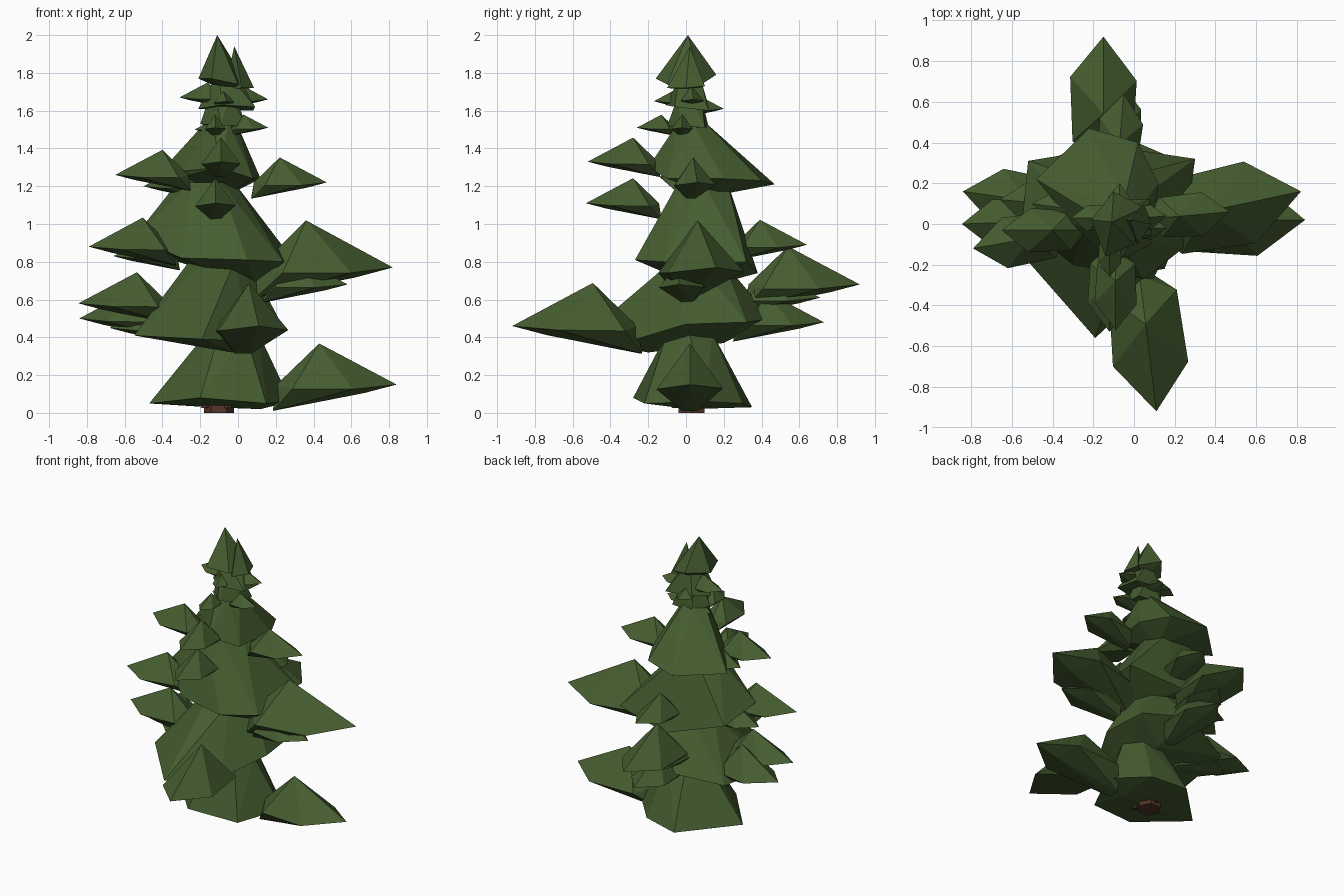
import bpy, bmesh, math
from mathutils import Vector


def material(name, color):
    m = bpy.data.materials.new(name)
    m.diffuse_color = (*color, 1)
    return m


GREEN = material("needles", (0.06, 0.11, 0.03))
BROWN = material("bark", (0.09, 0.035, 0.02))


def hull(name, points, mat):
    bm = bmesh.new()
    for p in points:
        bm.verts.new(p)
    bmesh.ops.convex_hull(bm, input=bm.verts[:])
    loose = [v for v in bm.verts if not v.link_faces]
    bmesh.ops.delete(bm, geom=loose, context='VERTS')
    bmesh.ops.recalc_face_normals(bm, faces=bm.faces[:])
    me = bpy.data.meshes.new(name)
    bm.to_mesh(me)
    bm.free()
    me.materials.append(mat)
    ob = bpy.data.objects.new(name, me)
    bpy.context.collection.objects.link(ob)
    return ob


def circle(c, r, n=6):
    return [(c[0] + r * math.cos(math.tau * i / n), c[1] + r * math.sin(math.tau * i / n), c[2])
            for i in range(n)]


# One branch: a low pyramid with a nearly level rim and a keel falling to the trunk
def frond(name, tip, length, heading):
    a = math.radians(heading)
    out = Vector((math.cos(a), math.sin(a), 0))
    side = Vector((-out.y, out.x, 0))
    tip = Vector(tip)

    def at(back, across, up):
        return tip + length * (-back * out + across * side + Vector((0, 0, up)))
    hull(name, [tip, at(0.52, 0.43, -0.05), at(0.57, -0.43, -0.06),
                at(1.35, 0.4, -0.06), at(1.35, -0.38, -0.06),
                at(0.42, 0, -0.11), at(1.6, 0.1, -0.34), at(1.6, -0.1, -0.34),
                at(1, 0, 0.53), at(1.55, 0, 0.0)], GREEN)


# Trunk
hull("trunk", circle((-0.1, 0.03, 0), 0.08) + circle((-0.1, 0.02, 1.7), 0.02), BROWN)
for i, (x, y) in enumerate([(-0.18, -0.02), (0.05, 0.02), (-0.1, 0.1), (-0.05, -0.06)]):
    hull(f"root_{i}", circle((x, y, 0.025), 0.02, 4) + [(-0.09, 0.03, 0.12)], BROWN)

# Tier bodies: irregular skirt, then the narrow top ring
tiers = [
    ([(-0.47, 0.03, 0.05), (-0.2, -0.28, 0.08), (0.15, -0.22, 0.05), (0.28, 0.1, 0.06),
      (0.1, 0.3, 0.05), (-0.15, 0.35, 0.03), (0.12, 0.02, 0.02)], (-0.03, 0.02, 0.42), 0.14),
    ([(-0.55, -0.15, 0.41), (-0.19, -0.56, 0.39), (0.08, -0.3, 0.38), (0.23, 0.0, 0.47),
      (0.2, 0.32, 0.48), (-0.1, 0.45, 0.5), (-0.5, 0.28, 0.43), (-0.03, -0.2, 0.32),
      (-0.03, 0.2, 0.37)], (-0.1, 0.06, 0.8), 0.16),
    ([(-0.55, 0.0, 0.93), (-0.3, -0.2, 0.82), (0.05, -0.27, 0.81), (0.24, -0.12, 0.8),
      (0.3, 0.32, 0.8), (-0.1, 0.38, 0.74), (-0.52, 0.31, 0.87), (0.1, 0.08, 0.66)],
     (-0.17, 0.09, 1.22), 0.15),
    ([(-0.3, 0.0, 1.28), (-0.1, -0.2, 1.3), (0.08, -0.1, 1.24), (0.12, 0.2, 1.24),
      (0.02, 0.4, 1.23), (-0.22, 0.47, 1.21), (-0.48, 0.22, 1.2), (-0.06, 0.15, 1.15)],
     (-0.09, 0.03, 1.54), 0.08),
    ([(-0.2, 0.02, 1.53), (-0.09, -0.1, 1.52), (0.04, -0.03, 1.52), (0.04, 0.1, 1.51),
      (-0.13, 0.12, 1.51)], (-0.08, 0.02, 1.68), 0.07),
    ([(-0.21, 0.02, 1.61), (-0.09, -0.11, 1.63), (0.09, -0.06, 1.62), (0.08, 0.12, 1.6),
      (-0.13, 0.12, 1.62)], (-0.06, 0.02, 1.76), 0.07),
]
for i, (skirt, top, r) in enumerate(tiers):
    hull(f"tier_body_{i}", skirt + circle(top, r), GREEN)

# Crown: the main peak and a smaller one beside it
hull("crown", [(-0.21, 0.02, 1.77), (-0.14, -0.16, 1.77), (0.0, -0.1, 1.74),
               (0.05, 0.08, 1.74), (-0.1, 0.16, 1.79), (-0.05, 0.02, 1.7), (-0.11, 0.01, 2.0)], GREEN)
hull("side_crown", [(-0.07, 0.02, 1.71), (0.02, -0.1, 1.72), (0.085, 0.0, 1.72),
                    (0.05, 0.1, 1.73), (-0.02, 0.02, 1.94)], GREEN)

# Branches: tip position, length, heading
branches = [
    ((0.84, 0.02, 0.15), 0.41, 0),
    ((0.11, -0.92, 0.46), 0.43, -83),
    ((-0.84, 0.16, 0.5), 0.32, 172),
    ((-0.845, 0.0, 0.58), 0.31, 182),
    ((-0.68, 0.1, 0.45), 0.25, 175),
    ((-0.1, 0.73, 0.48), 0.3, 92),
    ((-0.12, 0.71, 0.61), 0.28, 85),
    ((-0.15, 0.92, 0.68), 0.38, 90),
    ((0.82, 0.16, 0.77), 0.47, 12),
    ((0.58, -0.04, 0.68), 0.28, -6),
    ((-0.79, -0.12, 0.88), 0.29, 190),
    ((-0.66, 0.12, 0.83), 0.22, 175),
    ((-0.05, 0.64, 0.89), 0.25, 85),
    ((-0.12, -0.53, 1.11), 0.25, -90),
    ((-0.65, -0.03, 1.26), 0.25, 180),
    ((-0.5, 0.1, 1.2), 0.2, 172),
    ((0.47, 0.06, 1.22), 0.25, 5),
    ((-0.09, -0.52, 1.33), 0.24, -90),
    ((-0.23, 0.04, 1.5), 0.1, 180),
    ((0.16, -0.02, 1.51), 0.13, 0),
    ((-0.12, -0.26, 1.51), 0.13, -90),
    ((-0.07, 0.2, 1.61), 0.13, 88),
    ((0.16, 0.04, 1.66), 0.14, 5),
    ((-0.31, 0.03, 1.67), 0.15, 180),
    ((-0.06, -0.17, 1.65), 0.12, -80),
]
for i, (tip, length, heading) in enumerate(branches):
    frond(f"branch_{i}", tip, length, heading)
